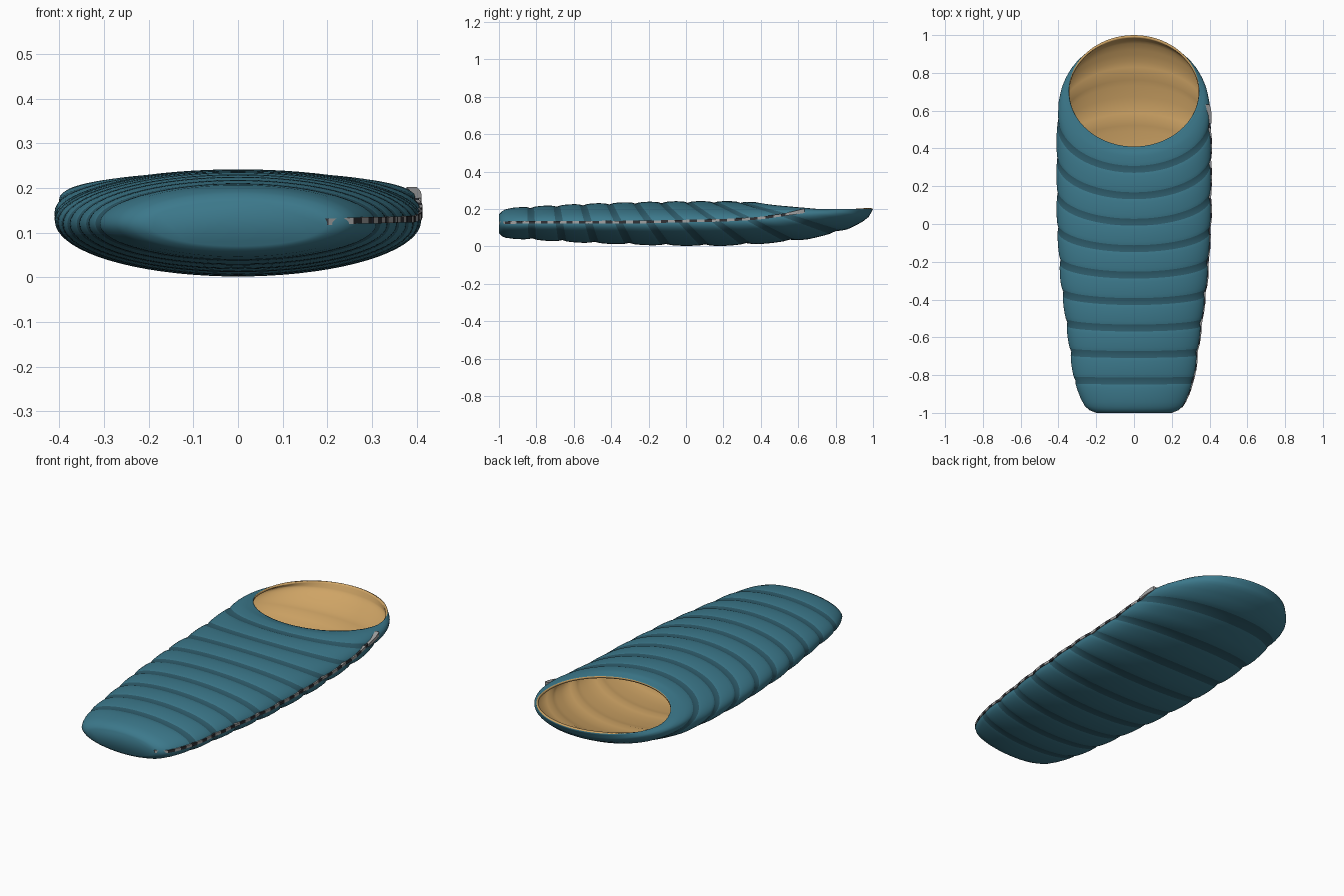
import bpy, bmesh
from math import sin, cos, pi, sqrt

if "Cube" in bpy.data.objects:
    bpy.data.objects.remove(bpy.data.objects["Cube"])

def material(name, rgb):
    m = bpy.data.materials.new(name)
    m.diffuse_color = (*rgb, 1)
    m.use_nodes = True
    m.node_tree.nodes["Principled BSDF"].inputs["Base Color"].default_value = m.diffuse_color
    return m

teal = material("shell_teal", (0.045, 0.19, 0.26))
seam = material("seam_teal", (0.027, 0.105, 0.145))
tan = material("lining_tan", (0.62, 0.37, 0.13))
light = material("zip_light", (0.36, 0.36, 0.36))
dark = material("zip_dark", (0.03, 0.03, 0.035))

# Profiles along the bag, t = 0 at the foot and 1 at the mouth rim
WIDTH = [(0, .2), (.01, .235), (.025, .26), (.055, .283), (.12, .32), (.3, .358), (.45, .39),
         (.63, .41), (.85, .412), (.91, .408), (.955, .4), (.975, .39), (.988, .372), (1, .345)]
TOP = [(0, .17), (.01, .187), (.025, .198), (.055, .207), (.1, .212), (.3, .227), (.5, .237),
       (.7, .242), (.9, .242), (.97, .237), (1, .226)]
BOTTOM = [(0, .07), (.01, .055), (.025, .046), (.055, .04), (.1, .036), (.3, .017), (.5, .004),
          (.65, .001), (.75, .012), (.85, .035), (.9, .062), (.94, .09), (.97, .13), (.985, .16), (1, .2)]
SIDE = [(0, .12), (.5, .12), (.75, .13), (.85, .142), (.91, .16), (.97, .184), (.985, .194), (1, .2)]
FIRST, PITCH = .12, .0993

def lerp(table, t):
    for (a, u), (b, v) in zip(table, table[1:]):
        if t <= b:
            return u + (v - u) * (t - a) / (b - a)
    return table[-1][1]

def dip(t):
    # quilting pulls the shell in at every seam
    p = (t - FIRST) / PITCH
    if p < -.5 or p > 8.5:
        return 0
    return .009 * (1 - sqrt(abs(sin(pi * p))))

def point(t, ang):
    # rings stand upright at the foot and lean back until the mouth lies flat
    s, c, d = sin(ang), cos(ang), dip(t)
    zs = lerp(SIDE, t)
    end = lerp(TOP, t) if s > 0 else lerp(BOTTOM, t)
    tilt = min(.295, .305 * t * t)
    return ((lerp(WIDTH, t) - d) * c,
            -1 + 1.41 * t + tilt * (1 - s),
            zs + (end - zs) * abs(s) - d * s)

def new_object(name, bm, mats):
    bmesh.ops.recalc_face_normals(bm, faces=bm.faces)
    me = bpy.data.meshes.new(name)
    bm.to_mesh(me)
    bm.free()
    for m in mats:
        me.materials.append(m)
    ob = bpy.data.objects.new(name, me)
    bpy.context.collection.objects.link(ob)
    bpy.ops.object.select_all(action='DESELECT')
    ob.select_set(True)
    bpy.context.view_layer.objects.active = ob
    return ob

# Quilted shell with lining inside
N = 72
ts = [0, .005, .01, .017, .025, .04, .055]
ts += [FIRST + PITCH * (k + f) for k in range(9) for f in (-.4, -.26, -.13, 0, .13, .26, .4, .5)]
ts += [.972, .978, .984, .988, .992, .996, 1]
ts = sorted(ts)
bm = bmesh.new()
rings = [[bm.verts.new(point(t, 2 * pi * i / N)) for i in range(N)] for t in ts]
bm.faces.new(rings[0])
for j in range(len(ts) - 1):
    p = ((ts[j] + ts[j + 1]) / 2 - FIRST) / PITCH
    is_seam = -.5 < p < 8.5 and abs(p - round(p)) < .13
    for i in range(N):
        k = (i + 1) % N
        f = bm.faces.new((rings[j][i], rings[j][k], rings[j + 1][k], rings[j + 1][i]))
        f.material_index = 1 if is_seam else 0
shell = new_object("sleeping_bag_shell", bm, [teal, seam, tan, tan])
bpy.ops.object.shade_smooth_by_angle(angle=1.0)
sol = shell.modifiers.new("lining", 'SOLIDIFY')
sol.thickness = .012
sol.offset = -1
sol.material_offset = 2
sol.material_offset_rim = 2

# Raised strip that follows the right side of the bag
def strip(name, t0, t1, steps, height, lift, mats):
    b = bmesh.new()
    prev = None
    for n in range(steps + 1):
        t = t0 + (t1 - t0) * n / steps
        x, y, z = point(t, .09)
        h = height(n / steps)
        cur = [b.verts.new((x + dx, y, z + dz)) for dx, dz in
               ((lift, -h), (lift, h), (-.012, h), (-.012, -h))]
        if prev:
            for i in range(4):
                k = (i + 1) % 4
                f = b.faces.new((prev[i], prev[k], cur[k], cur[i]))
                f.material_index = n % len(mats)
        else:
            b.faces.new(cur)
        prev = cur
    b.faces.new(prev)
    return new_object(name, b, mats)

# Zip with alternating teeth, and its pull tab
strip("zip", 0, .93, 42, lambda s: .007, .004, [dark, light])
strip("zip_pull", .92, .972, 5, lambda s: .007 + .005 * s, .011, [light])
